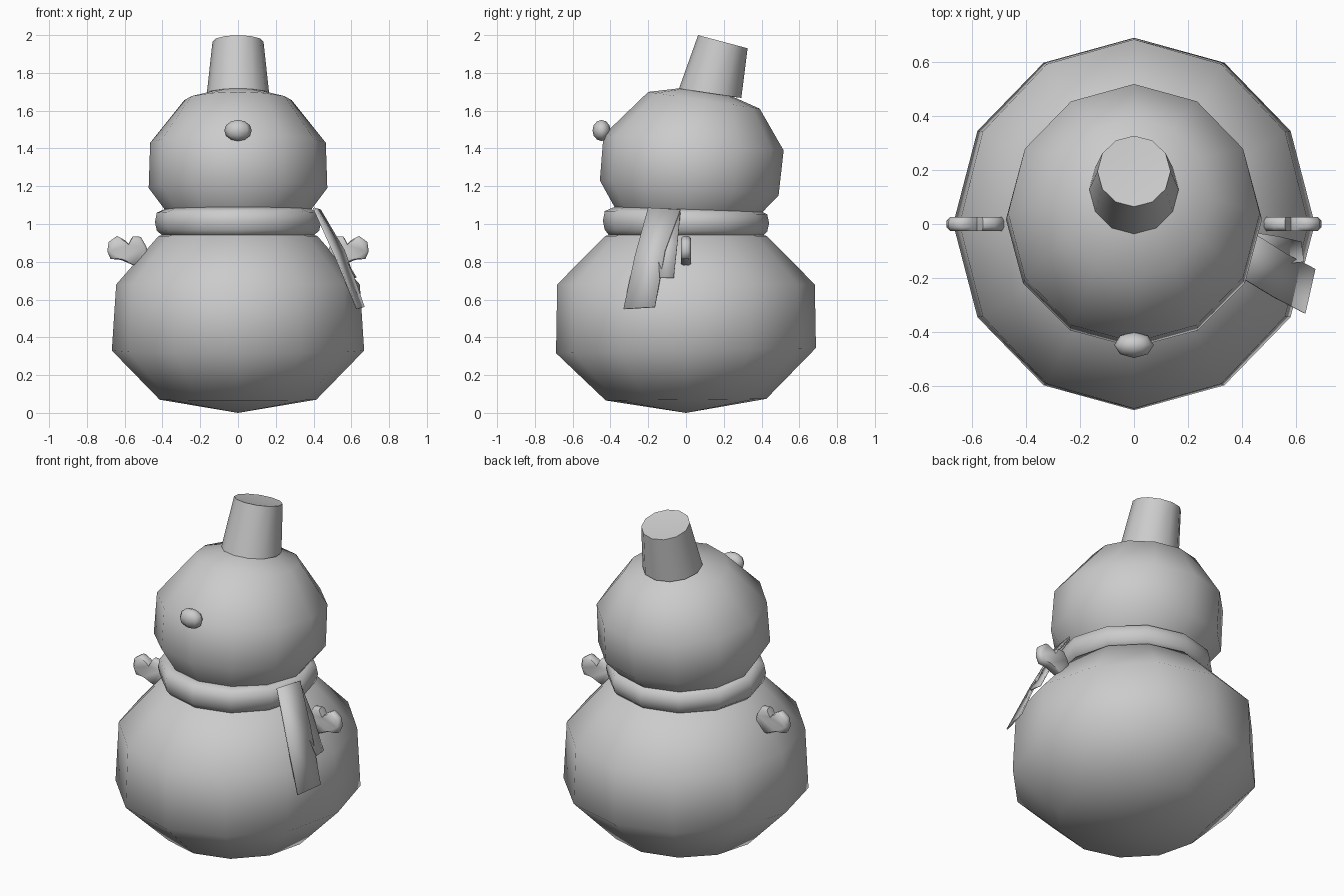
import bpy, bmesh, math

if "Cube" in bpy.data.objects:
    bpy.data.objects.remove(bpy.data.objects["Cube"])

def finish(name, bm, angle=None):
    bmesh.ops.recalc_face_normals(bm, faces=bm.faces)
    me = bpy.data.meshes.new(name)
    bm.to_mesh(me)
    bm.free()
    ob = bpy.data.objects.new(name, me)
    bpy.context.collection.objects.link(ob)
    for o in bpy.context.selected_objects:
        o.select_set(False)
    ob.select_set(True)
    bpy.context.view_layer.objects.active = ob
    if angle is None:
        bpy.ops.object.shade_smooth()
    else:
        bpy.ops.object.shade_smooth_by_angle(angle=math.radians(angle))
    return ob

def loft(name, rings, poles=None, angle=None, n=12):
    """rings: (centre y, centre z, radius x, radius y, drop in z per unit y)."""
    bm = bmesh.new()
    loops = []
    for cy, cz, rx, ry, tilt in rings:
        loop = []
        for k in range(n):
            a = 2 * math.pi * k / n
            y = ry * math.sin(a)
            loop.append(bm.verts.new((rx * math.cos(a), cy + y, cz - tilt * y)))
        loops.append(loop)
    pairs = list(zip(loops, loops[1:]))
    if poles is None:
        pairs.append((loops[-1], loops[0]))
    else:
        for loop, (py, pz) in zip((loops[0], loops[-1]), poles):
            p = bm.verts.new((0, py, pz))
            for k in range(n):
                bm.faces.new((loop[k], loop[(k + 1) % n], p))
    for a, b in pairs:
        for k in range(n):
            j = (k + 1) % n
            bm.faces.new((a[k], a[j], b[j], b[k]))
    return finish(name, bm, angle)

# Body
loft("body", [(0, .07, .415, .425, -.01), (0, .33, .668, .688, -.02),
              (0, .68, .645, .682, 0), (0, .937, .42, .428, 0)],
     [(0, 0), (0, 1.03)])

# Head, leaning back a little
loft("head", [(-.02, .96, .30, .30, .08), (.017, 1.19, .473, .473, .085),
              (.04, 1.43, .465, .477, .085), (.095, 1.655, .285, .295, .15)],
     [(-.03, .87), (.11, 1.735)])

# Tilted hat
loft("hat", [(.128, 1.692, .165, .165, .15), (.195, 1.965, .135, .131, .265)],
     [(.128, 1.69), (.195, 1.955)], 40)

# Scarf ring
loft("scarf", [(0, .93, .39, .40, 0), (0, .965, .43, .43, .01), (0, 1.01, .44, .44, .015),
               (0, 1.06, .43, .43, .02), (0, 1.082, .38, .38, .02),
               (0, 1.06, .31, .31, .02), (0, .95, .31, .31, 0)])

# Nose
bm = bmesh.new()
bmesh.ops.create_uvsphere(bm, u_segments=8, v_segments=6, radius=1)
bmesh.ops.scale(bm, vec=(.073, .048, .056), verts=bm.verts)
bmesh.ops.translate(bm, vec=(0, -.447, 1.495), verts=bm.verts)
finish("nose", bm)

# Mittens, with softened outline
outline = [(.46, .80), (.55, .78), (.62, .81), (.675, .815), (.692, .855), (.685, .905),
           (.64, .937), (.60, .915), (.58, .895), (.558, .935), (.515, .932), (.487, .885)]
cx, cz = .58, .85
for side, name in ((1, "mitten_right"), (-1, "mitten_left")):
    bm = bmesh.new()
    loops = []
    for y, s in ((-.026, .88), (-.012, 1), (.012, 1), (.026, .88)):
        loops.append([bm.verts.new((side * (cx + (x - cx) * s), y, cz + (z - cz) * s))
                      for x, z in outline])
    m = len(outline)
    for a, b in zip(loops, loops[1:]):
        for k in range(m):
            j = (k + 1) % m
            bm.faces.new((a[k], a[j], b[j], b[k]))
    bm.faces.new(loops[0])
    bm.faces.new(loops[-1])
    finish(name, bm, 60)

# Hanging scarf tails
def tail(name, rows):
    bm = bmesh.new()
    vs = [[bm.verts.new(p) for p in row] for row in rows]
    for a, b in zip(vs, vs[1:]):
        bm.faces.new((a[0], a[1], b[1], b[0]))
    ob = finish(name, bm)
    mod = ob.modifiers.new("thickness", "SOLIDIFY")
    mod.thickness = .008
    mod.offset = 0

tail("scarf_tail_long", [((.40, -.20, 1.085), (.435, -.03, 1.075)),
                         ((.515, -.27, .83), (.562, -.11, .86)),
                         ((.63, -.33, .55), (.667, -.165, .56))])
tail("scarf_tail_short", [((.41, -.15, 1.06), (.435, -.03, 1.06)),
                          ((.52, -.15, .89), (.53, -.045, .90)),
                          ((.625, -.14, .715), (.615, -.065, .715))])
